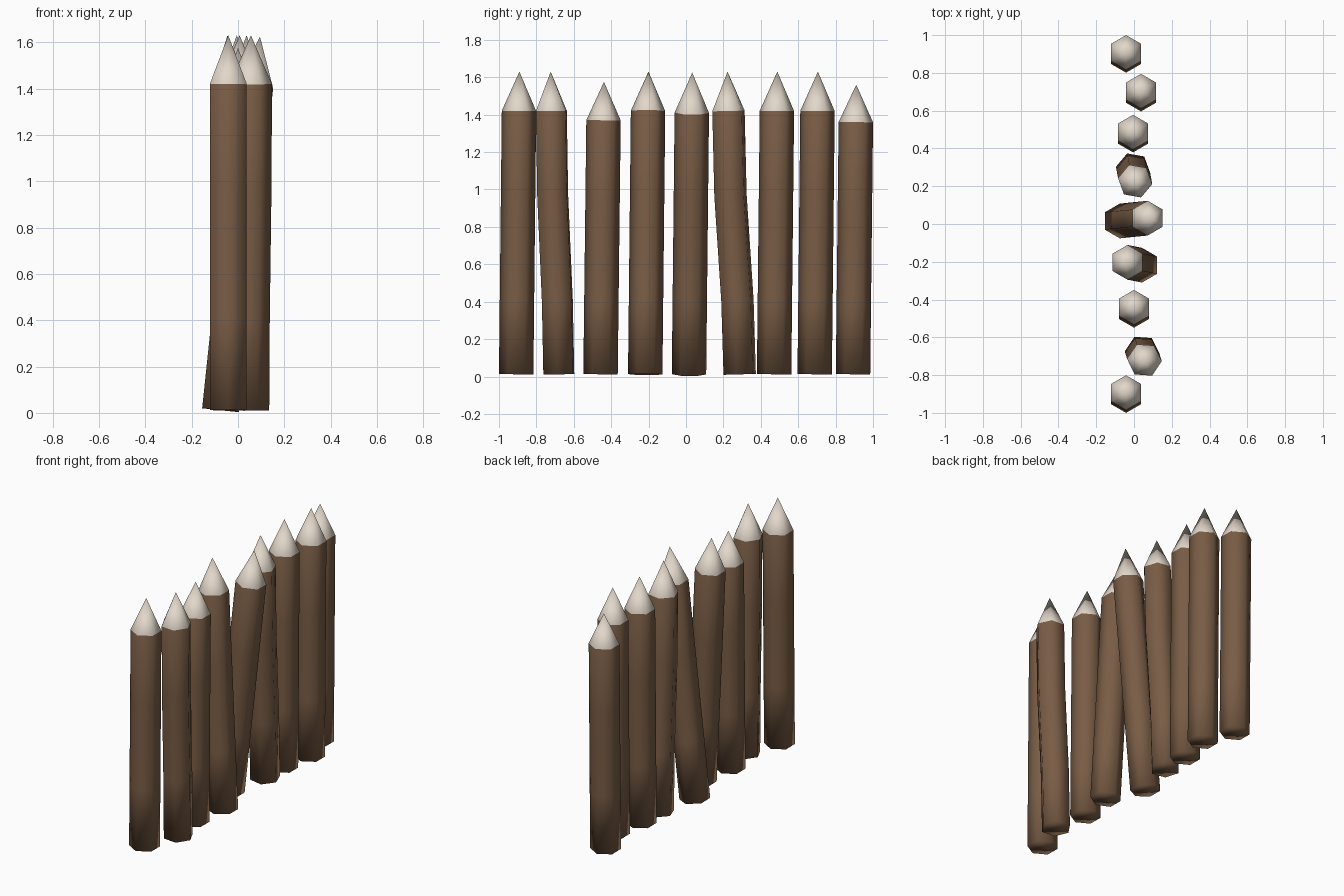
import bpy, bmesh, math
from mathutils import Vector

if "Cube" in bpy.data.objects:
    bpy.data.objects.remove(bpy.data.objects["Cube"])


def material(name, rgb):
    m = bpy.data.materials.new(name)
    m.diffuse_color = (*rgb, 1)
    m.use_nodes = True
    m.node_tree.nodes["Principled BSDF"].inputs["Base Color"].default_value = m.diffuse_color
    return m


bark = material("brown bark", (0.19, 0.108, 0.06))
cut_wood = material("pale cut wood", (0.76, 0.68, 0.59))
R = 0.092


def stake(name, base, top, shoulder_z, tip_z, turn=30, bend=False):
    """Six-sided stake along a leaning (or bent) axis, with a sharpened pale tip."""
    b = Vector((*base, 0.012))
    t = Vector((*top, shoulder_z))
    rings = (0, 0.28, 0.68, 1)
    shift = (0, 0.2, 0.82, 1) if bend else rings
    axis = [Vector((b.x + (t.x - b.x) * s, b.y + (t.y - b.y) * s, b.z + (t.z - b.z) * f))
            for f, s in zip(rings, shift)]
    bm = bmesh.new()
    loops = []
    for i, c in enumerate(axis):
        d = (axis[min(i + 1, 3)] - axis[max(i - 1, 0)]).normalized()
        loop = []
        for k in range(6):
            a = math.radians(turn + 60 * k)
            x, y = R * math.cos(a), R * math.sin(a)
            # ring stays perpendicular to the axis
            loop.append(bm.verts.new(c + Vector((x, y, -(x * d.x + y * d.y) / d.z))))
        loops.append(loop)
    # base cap and bark sides
    bm.faces.new(loops[0][::-1])
    for lo, hi in zip(loops, loops[1:]):
        for k in range(6):
            n = (k + 1) % 6
            bm.faces.new((lo[k], lo[n], hi[n], hi[k]))
    # sharpened tip
    d = (axis[3] - axis[2]).normalized()
    tip = bm.verts.new(axis[3] + d * ((tip_z - shoulder_z) / d.z))
    for k in range(6):
        bm.faces.new((loops[3][k], loops[3][(k + 1) % 6], tip)).material_index = 1
    for f in bm.faces:
        f.smooth = True
    me = bpy.data.meshes.new(name)
    bm.to_mesh(me)
    bm.free()
    me.materials.append(bark)
    me.materials.append(cut_wood)
    bpy.context.collection.objects.link(bpy.data.objects.new(name, me))


# row of stakes: base xy, shoulder xy, shoulder height, tip height, turn, bend
row = [
    ((-0.042, -0.908), (-0.042, -0.893), 1.42, 1.63),
    ((0.043, -0.68), (0.055, -0.72), 1.42, 1.63, -4, True),
    ((0.000, -0.457), (0.000, -0.441), 1.37, 1.575),
    ((0.042, -0.218), (-0.034, -0.203), 1.42, 1.63),
    ((-0.075, 0.016), (0.072, 0.031), 1.41, 1.625),
    ((-0.005, 0.287), (0.006, 0.227), 1.42, 1.63, -10, True),
    ((-0.005, 0.471), (-0.005, 0.486), 1.42, 1.63),
    ((0.037, 0.688), (0.037, 0.703), 1.42, 1.63),
    ((-0.042, 0.893), (-0.042, 0.908), 1.36, 1.56),
]
for i, args in enumerate(row):
    stake(f"stake_{i + 1}", *args)
